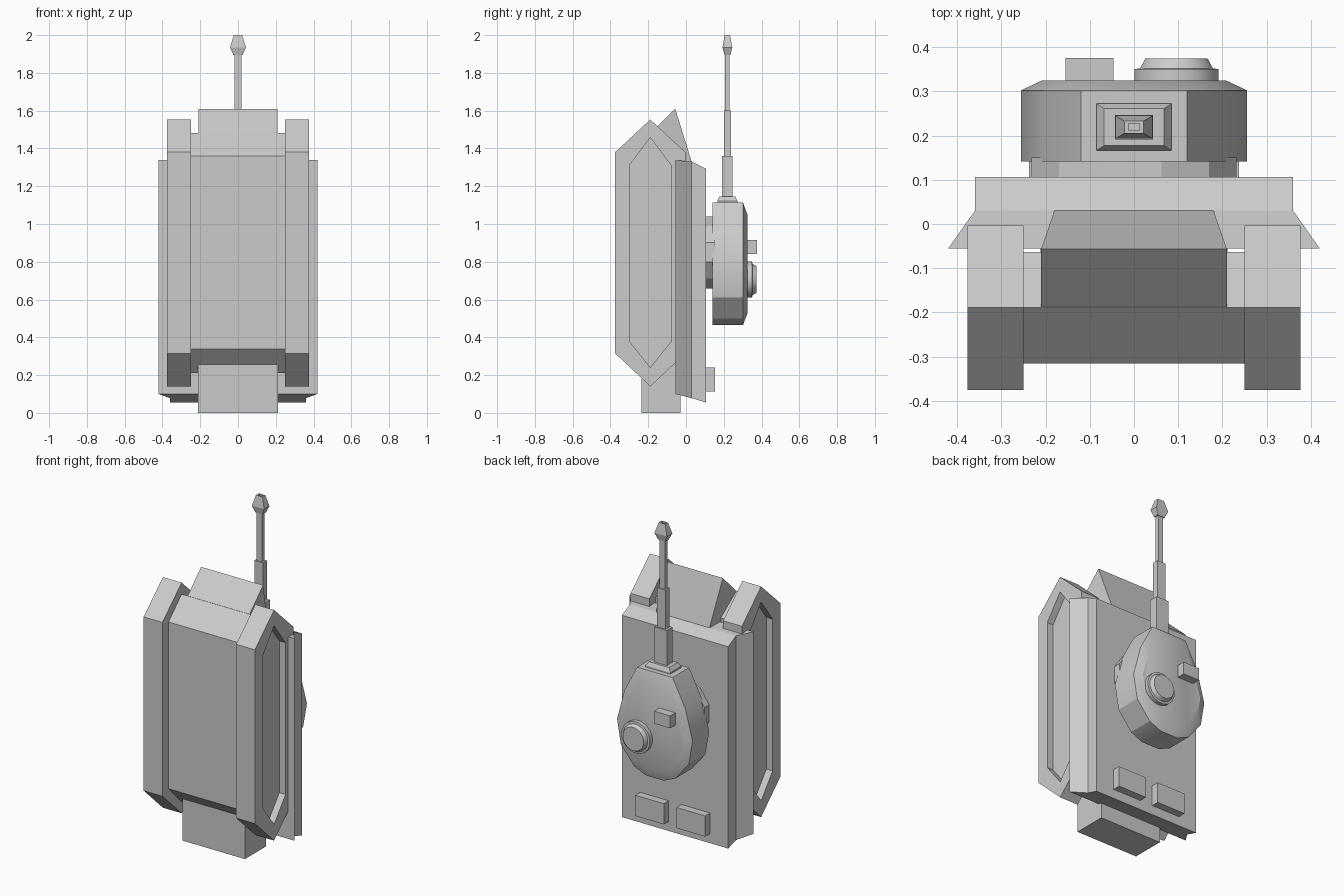
import bpy, bmesh, math

if "Cube" in bpy.data.objects:
    bpy.data.objects.remove(bpy.data.objects["Cube"], do_unlink=True)

GREY = (0.6, 0.6, 0.6, 1)
grey = bpy.data.materials.new("plain grey")
grey.use_nodes = True
grey.diffuse_color = GREY
grey.node_tree.nodes["Principled BSDF"].inputs["Base Color"].default_value = GREY


def loft(name, rings, smooth=None):
    """Skin a list of equal-length point rings and cap both ends."""
    bm = bmesh.new()
    loops = [[bm.verts.new(p) for p in ring] for ring in rings]
    n = len(loops[0])
    for a, b in zip(loops, loops[1:]):
        for i in range(n):
            j = (i + 1) % n
            bm.faces.new((a[i], a[j], b[j], b[i]))
    bm.faces.new(loops[0])
    bm.faces.new(loops[-1])
    bmesh.ops.recalc_face_normals(bm, faces=bm.faces)
    mesh = bpy.data.meshes.new(name)
    bm.to_mesh(mesh)
    bm.free()
    mesh.materials.append(grey)
    obj = bpy.data.objects.new(name, mesh)
    bpy.context.collection.objects.link(obj)
    if smooth:
        bpy.ops.object.select_all(action="DESELECT")
        obj.select_set(True)
        bpy.context.view_layer.objects.active = obj
        bpy.ops.object.shade_smooth_by_angle(angle=math.radians(smooth))
    return obj


def rect_y(y, x0, x1, z0, z1):
    return [(x0, y, z0), (x1, y, z0), (x1, y, z1), (x0, y, z1)]


def rect_z(z, hx, hy, cy=0.219):
    return [(-hx, cy - hy, z), (hx, cy - hy, z), (hx, cy + hy, z), (-hx, cy + hy, z)]


def box(name, x0, x1, y0, y1, z0, z1):
    return loft(name, [rect_y(y0, x0, x1, z0, z1), rect_y(y1, x0, x1, z0, z1)])


def ellipse(y, cx, cz, rx, rz, n, turn=0.5):
    angles = [(i + turn) * math.tau / n for i in range(n)]
    return [(cx + rx * math.cos(a), y, cz + rz * math.sin(a)) for a in angles]


def hexagon(x, hy, low, low_tip, high, high_tip, cy=-0.189):
    return [(x, cy - hy, low), (x, cy, low_tip), (x, cy + hy, low),
            (x, cy + hy, high), (x, cy, high_tip), (x, cy - hy, high)]


# Tracks with a recessed outer panel
for name, s in (("left_track", 1), ("right_track", -1)):
    outer = (0.186, 0.315, 0.14, 1.38, 1.553)
    inner = (0.111, 0.38, 0.24, 1.31, 1.457)
    loft(name, [hexagon(s * 0.25, *outer), hexagon(s * 0.377, *outer),
                hexagon(s * 0.377, *inner), hexagon(s * 0.335, *inner)])

# Lower hull between the tracks
hull = (0.126, 0.338, 0.21, 1.36, 1.482)
loft("lower_hull", [hexagon(-0.255, *hull), hexagon(0.255, *hull)])

# Sloped nose wedge
nose = [(-0.187, 1.482, 0.21), (-0.057, 1.61, 0.21), (0.03, 1.33, 0.18), (-0.187, 1.3, 0.21)]
loft("nose_wedge", [[(s * x, y, z) for y, z, x in nose] for s in (-1, 1)])

# Upper deck with flared skirts
loft("upper_deck", [rect_y(-0.055, -0.42, 0.42, 0.1, 1.338),
                    rect_y(0.03, -0.36, 0.36, 0.078, 1.33),
                    rect_y(0.106, -0.36, 0.36, 0.055, 1.292)])

# Tail box and rear deck boxes
box("tail_box", -0.212, 0.212, -0.235, -0.03, 0, 0.4)
for name, x in (("left_deck_box", 0.14), ("right_deck_box", -0.14)):
    box(name, x - 0.097, x + 0.097, 0.09, 0.153, 0.113, 0.24)

# Turret ring and egg-shaped turret with a chamfered roof
loft("turret_ring", [ellipse(y, 0, 0.85, 0.24, 0.197, 12) for y in (0.1, 0.15)])
half = [(0.12, 1.113), (0.205, 0.95), (0.256, 0.76), (0.23, 0.61), (0.14, 0.5), (0.06, 0.466)]
outline = half + [(-x, z) for x, z in reversed(half)]


def turret_ring(y, k):
    return [(x * k, y, 0.78 + (z - 0.78) * k) for x, z in outline]


loft("turret", [turret_ring(0.141, 1), turret_ring(0.302, 1), turret_ring(0.325, 0.81)], 25)

# Commander hatch and sight box on the roof
loft("hatch", [ellipse(y, 0.096, 0.706, r, r, 16)
               for y, r in ((0.31, 0.097), (0.35, 0.097), (0.352, 0.084), (0.374, 0.072))], 30)
box("sight_box", -0.155, -0.046, 0.31, 0.375, 0.84, 0.916)

# Gun mount and stepped barrel with a hollow muzzle
loft("gun_mount", [rect_z(1.1, 0.085, 0.053), rect_z(1.122, 0.085, 0.053),
                   rect_z(1.145, 0.068, 0.042)])
barrel = [(1.13, 0.043, 0.028), (1.36, 0.043, 0.028), (1.36, 0.029, 0.019), (1.6, 0.029, 0.019),
          (1.6, 0.018, 0.012), (1.9, 0.018, 0.012)]
loft("gun_barrel", [rect_z(*step) for step in barrel])
muzzle = [(1.895, 0.025, 0.016), (1.935, 0.042, 0.026), (2.0, 0.022, 0.014),
          (2.0, 0.013, 0.008), (1.96, 0.013, 0.008)]
loft("muzzle", [rect_z(*step) for step in muzzle])
